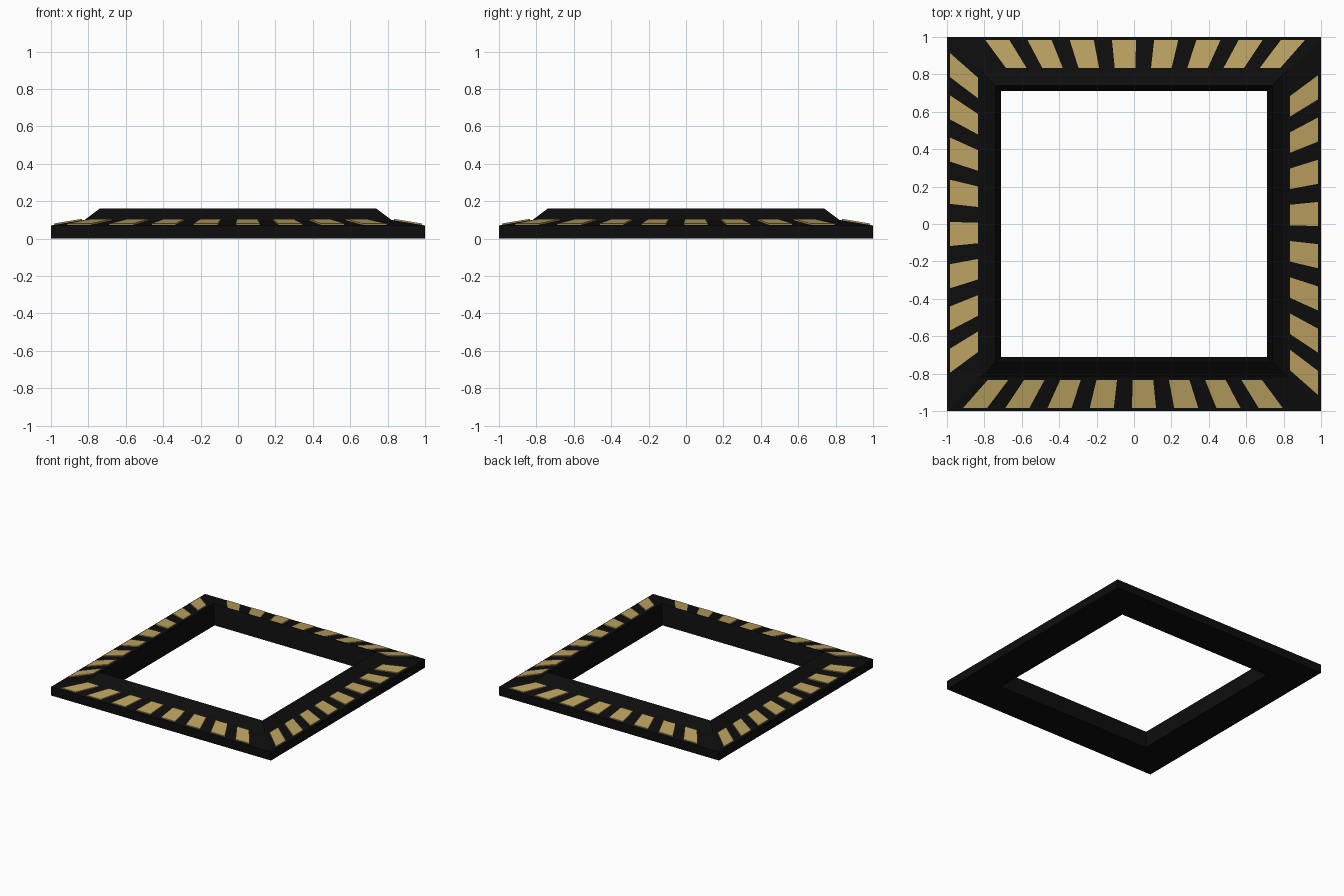
import bpy, bmesh, math
from mathutils import Matrix

if "Cube" in bpy.data.objects:
    bpy.data.objects.remove(bpy.data.objects["Cube"])


def material(name, color):
    m = bpy.data.materials.new(name)
    m.diffuse_color = color
    m.use_nodes = True
    m.node_tree.nodes["Principled BSDF"].inputs["Base Color"].default_value = m.diffuse_color
    return m


def make_object(name, bm, mat):
    bmesh.ops.recalc_face_normals(bm, faces=bm.faces[:])
    me = bpy.data.meshes.new(name)
    bm.to_mesh(me)
    bm.free()
    me.materials.append(mat)
    ob = bpy.data.objects.new(name, me)
    bpy.context.collection.objects.link(ob)
    return ob


black = material("black_lacquer", (0.004, 0.004, 0.004, 1))
gold = material("gold", (0.5, 0.36, 0.12, 1))

# Square frame: moulding profile (half width, height) mitred round four corners
profile = [(1.0, 0.0), (1.0, 0.07), (0.82, 0.10), (0.74, 0.16), (0.71, 0.0)]
bm = bmesh.new()
corners = [(-1, -1), (1, -1), (1, 1), (-1, 1)]
rings = [[bm.verts.new((sx * r, sy * r, z)) for r, z in profile] for sx, sy in corners]
n = len(profile)
for k in range(4):
    a, b = rings[k], rings[(k + 1) % 4]
    for j in range(n):
        bm.faces.new((a[j], b[j], b[(j + 1) % n], a[(j + 1) % n]))
make_object("frame", bm, black)


# Gold inlay tiles fanned along the outer slope, repeated on each side
def slope_z(r):
    return 0.07 + (1.0 - r) / 6


R_OUT, R_IN = 0.985, 0.835
LIFT, SINK = 0.008, -0.003
bm = bmesh.new()
for side in range(4):
    turn = Matrix.Rotation(side * math.pi / 2, 4, 'Z')
    for i in range(8):
        xo, xi = -0.915 + 0.226 * i, -0.783 + 0.194 * i
        outline = [(xo, R_OUT), (xo + 0.129, R_OUT), (xi + 0.11, R_IN), (xi, R_IN)]
        low, top = [[bm.verts.new((x, -r, slope_z(r) + d)) for x, r in outline]
                    for d in (SINK, LIFT)]
        bm.faces.new(top)
        bm.faces.new(low[::-1])
        for j in range(4):
            q = (j + 1) % 4
            bm.faces.new((low[j], low[q], top[q], top[j]))
        bmesh.ops.transform(bm, matrix=turn, verts=low + top)
make_object("inlay_tiles", bm, gold)
